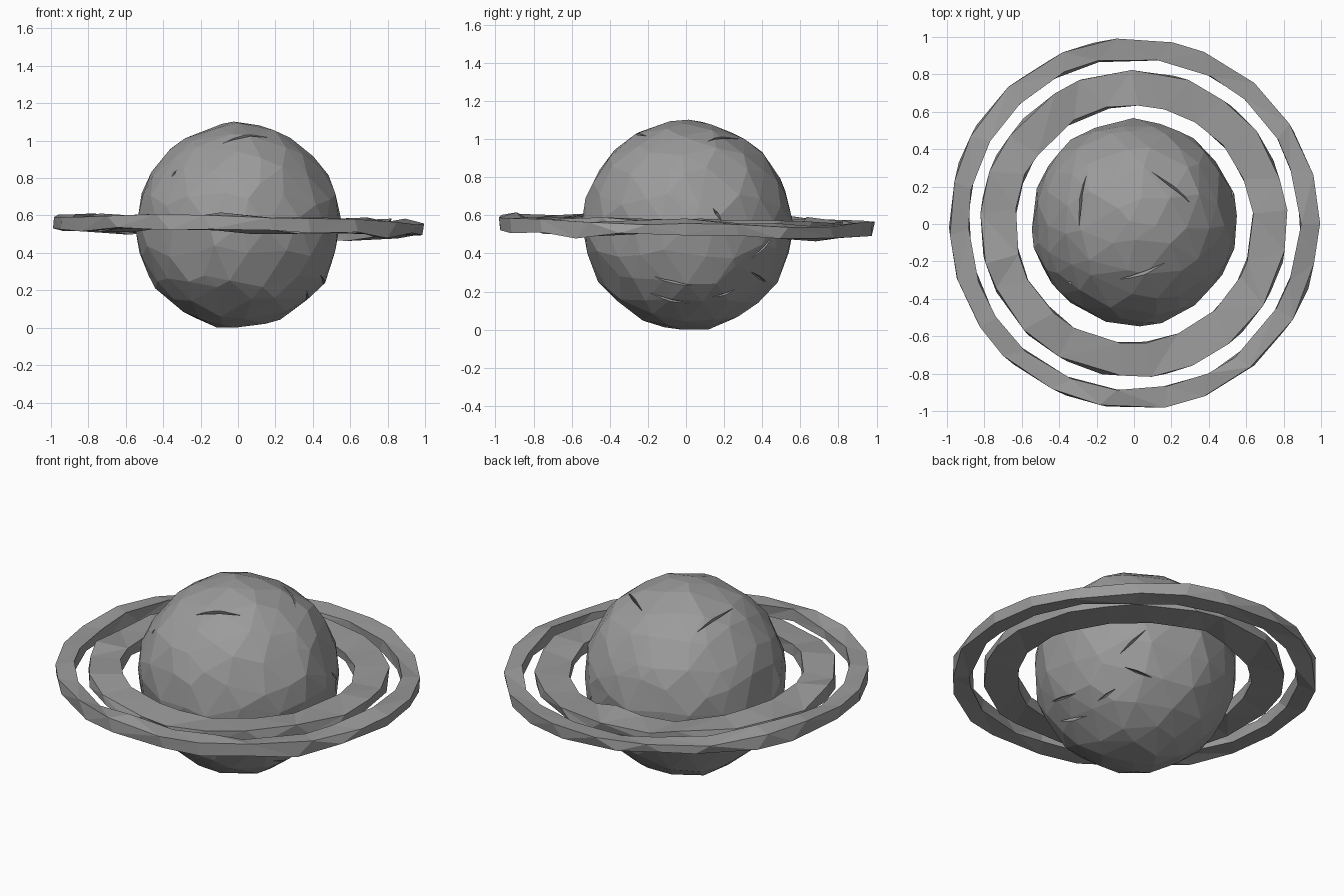
import bpy, bmesh, random
from math import sin, cos, pi
from mathutils import Vector

if "Cube" in bpy.data.objects:
    bpy.data.objects.remove(bpy.data.objects["Cube"])

random.seed(7)
CENTER = Vector((0, 0.008, 0.555))
R = 0.555

stone = bpy.data.materials.new("dark_stone")
stone.diffuse_color = (0.33, 0.33, 0.33, 1)
stone.use_nodes = True
stone.node_tree.nodes["Principled BSDF"].inputs["Base Color"].default_value = stone.diffuse_color


def finish(bm, name):
    bmesh.ops.recalc_face_normals(bm, faces=bm.faces)
    mesh = bpy.data.meshes.new(name)
    bm.to_mesh(mesh)
    bm.free()
    mesh.materials.append(stone)
    obj = bpy.data.objects.new(name, mesh)
    bpy.context.collection.objects.link(obj)
    return obj


def ring(name, r_in, r_out, thick, sides, phase, tilt_x, tilt_y):
    """Flat band of rectangular section, each corner hewn unevenly."""
    bm = bmesh.new()
    loops = []
    for i in range(sides):
        lift = random.uniform(-0.012, 0.012)
        loop = []
        for r, s in ((r_in, -1), (r_out, -1), (r_out, 1), (r_in, 1)):
            a = phase + 2 * pi * (i + random.uniform(-0.28, 0.28)) / sides
            rr = r + random.uniform(-0.006, 0.006)
            z = 0.557 + tilt_x * cos(a) + tilt_y * sin(a) + lift
            h = s * thick / 2 + random.uniform(-0.015, 0.015)
            loop.append(bm.verts.new((rr * cos(a), rr * sin(a), z + h)))
        loops.append(loop)
    for i in range(sides):
        p, q = loops[i], loops[(i + 1) % sides]
        for k in range(4):
            bm.faces.new((p[k], p[(k + 1) % 4], q[(k + 1) % 4], q[k]))
    bmesh.ops.triangulate(bm, faces=bm.faces)
    return finish(bm, name)


def crack(bm, a, b, width, depth):
    """Thin wedge following the surface from direction a to direction b."""
    a, b = Vector(a).normalized(), Vector(b).normalized()
    mid = (a + b).normalized()
    side = (b - a).cross(mid).normalized() * width / 2
    pts = [CENTER + a * R * 1.02, CENTER + mid * R * 1.06 + side,
           CENTER + b * R * 1.02, CENTER + mid * R * 1.06 - side,
           CENTER + mid * (R - depth)]
    v = [bm.verts.new(p) for p in pts]
    bm.faces.new((v[0], v[1], v[3]))
    bm.faces.new((v[1], v[2], v[3]))
    for i in range(4):
        bm.faces.new((v[i], v[(i + 1) % 4], v[4]))


# Rough faceted planet
bm = bmesh.new()
bmesh.ops.create_icosphere(bm, subdivisions=3, radius=R)
for v in bm.verts:
    n = v.co.normalized()
    wobble = Vector([random.uniform(-1, 1) for _ in range(3)])
    wobble -= n * wobble.dot(n)
    v.co = (v.co + wobble * 0.045).normalized() * (R + random.uniform(-0.01, 0.004))
# chipped dent on the lower front
dent = Vector((-0.24, -0.46, -0.14)).normalized()
for v in bm.verts:
    if v.co.normalized().dot(dent) > 0.975:
        v.co *= 0.95
bmesh.ops.translate(bm, verts=bm.verts, vec=CENTER)
planet = finish(bm, "planet")

# Surface cracks
bm = bmesh.new()
for a, b, w, d in [
    ((-0.25, 0.29, 0.41), (-0.29, -0.07, 0.45), 0.025, 0.06),
    ((0.06, 0.30, 0.46), (0.33, 0.08, 0.44), 0.03, 0.07),
    ((-0.12, -0.32, 0.44), (0.20, -0.20, 0.47), 0.03, 0.07),
    ((0.46, -0.22, -0.27), (0.44, 0.06, -0.31), 0.025, 0.06),
    ((0.38, -0.24, -0.35), (0.35, 0.06, -0.42), 0.03, 0.06),
    ((0.36, 0.10, -0.36), (0.34, 0.28, -0.33), 0.025, 0.06),
    ((0.50, 0.12, 0.10), (0.49, 0.17, 0.02), 0.03, 0.05),
    ((0.28, 0.46, -0.02), (0.40, 0.30, -0.20), 0.025, 0.06),
    ((0.40, 0.33, -0.24), (0.20, 0.42, -0.30), 0.025, 0.06),
    ((-0.38, -0.34, 0.27), (-0.33, -0.33, 0.31), 0.03, 0.05),
]:
    crack(bm, a, b, w, d)
cutter = finish(bm, "crack_cutter")
cutter.hide_render = True
mod = planet.modifiers.new("cracks", "BOOLEAN")
mod.operation = "DIFFERENCE"
mod.solver = "EXACT"
mod.object = cutter
bpy.context.view_layer.objects.active = planet
bpy.ops.object.modifier_apply(modifier=mod.name)
bpy.data.objects.remove(cutter)

# Two separate rings
ring("inner_ring", 0.637, 0.818, 0.06, 21, 0.06, -0.008, -0.006)
ring("outer_ring", 0.89, 0.99, 0.068, 22, 0.0, -0.022, -0.014)

# Rest the lowest point on the ground
low = min((o.matrix_world @ v.co).z for o in bpy.data.objects for v in o.data.vertices)
for o in bpy.data.objects:
    o.location.z -= low
